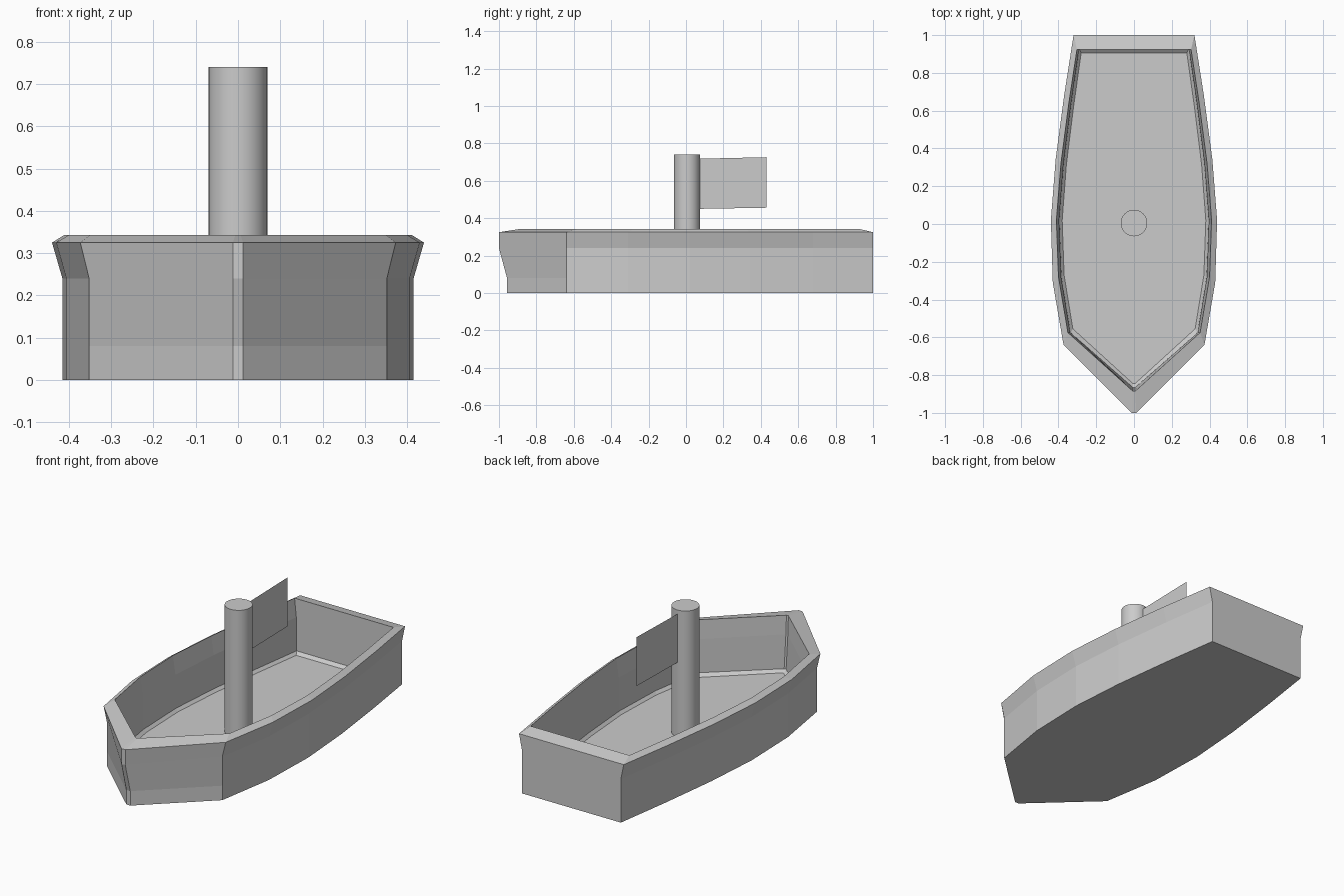
import bpy
import bmesh

if "Cube" in bpy.data.objects:
    bpy.data.objects.remove(bpy.data.objects["Cube"])

# Half outlines (x, y) from stern corner to bow
RIM = [(0.32, 1.0), (0.37, 0.68), (0.415, 0.34), (0.44, 0.02),
       (0.43, -0.31), (0.373, -0.64), (0.012, -1.0)]
INNER = [(0.302, 0.925), (0.345, 0.64), (0.387, 0.32), (0.411, 0.02),
         (0.40, -0.28), (0.35, -0.575), (0.006, -0.885)]


def ring(half, z, sx=1.0, bow=None, stern=None):
    """Mirror a half outline into a closed loop at height z."""
    pts = [(x * sx, y) for x, y in half]
    if stern is not None:
        pts[0] = (pts[0][0], stern)
    if bow is not None:
        pts[-1] = (half[-1][0], bow)
    return [(x, y, z) for x, y in pts] + [(-x, y, z) for x, y in reversed(pts)]


def add_object(name, bm):
    mesh = bpy.data.meshes.new(name)
    bmesh.ops.recalc_face_normals(bm, faces=bm.faces)
    bm.to_mesh(mesh)
    bm.free()
    obj = bpy.data.objects.new(name, mesh)
    bpy.context.collection.objects.link(obj)
    return obj


def loft(name, rings):
    """Skin a stack of loops and cap both ends."""
    bm = bmesh.new()
    loops = [[bm.verts.new(p) for p in r] for r in rings]
    n = len(loops[0])
    for a, b in zip(loops, loops[1:]):
        for i in range(n):
            j = (i + 1) % n
            bm.faces.new((a[i], a[j], b[j], b[i]))
    bm.faces.new(loops[0])
    bm.faces.new(loops[-1])
    return add_object(name, bm)


# Hull: outside from keel to rim, then down the inner wall to the floor
loft("hull", [
    ring(RIM, 0.0, 0.944, bow=-0.957),
    ring(RIM, 0.08, 0.944, bow=-0.957),
    ring(RIM, 0.24, 0.944),
    ring(RIM, 0.325),
    ring(INNER, 0.343),
    ring(INNER, 0.24, 0.965, bow=-0.88),
    ring(INNER, 0.055, 0.96, bow=-0.865),
    ring([(x * 0.925, y * 0.98 if y > 0 else y * 0.965) for x, y in INNER],
         0.04, bow=-0.845),
])

# Mast standing on the floor
bpy.ops.mesh.primitive_cylinder_add(vertices=32, radius=0.07, depth=0.70,
                                    location=(0, 0.005, 0.39))
mast = bpy.context.object
mast.name = "mast"
bpy.ops.object.shade_smooth_by_angle()

# Flag: a single thin sheet behind the mast
bm = bmesh.new()
bm.faces.new([bm.verts.new(p) for p in (
    (0, 0.065, 0.45), (0, 0.43, 0.456), (0, 0.43, 0.726), (0, 0.065, 0.718))])
add_object("flag", bm)
